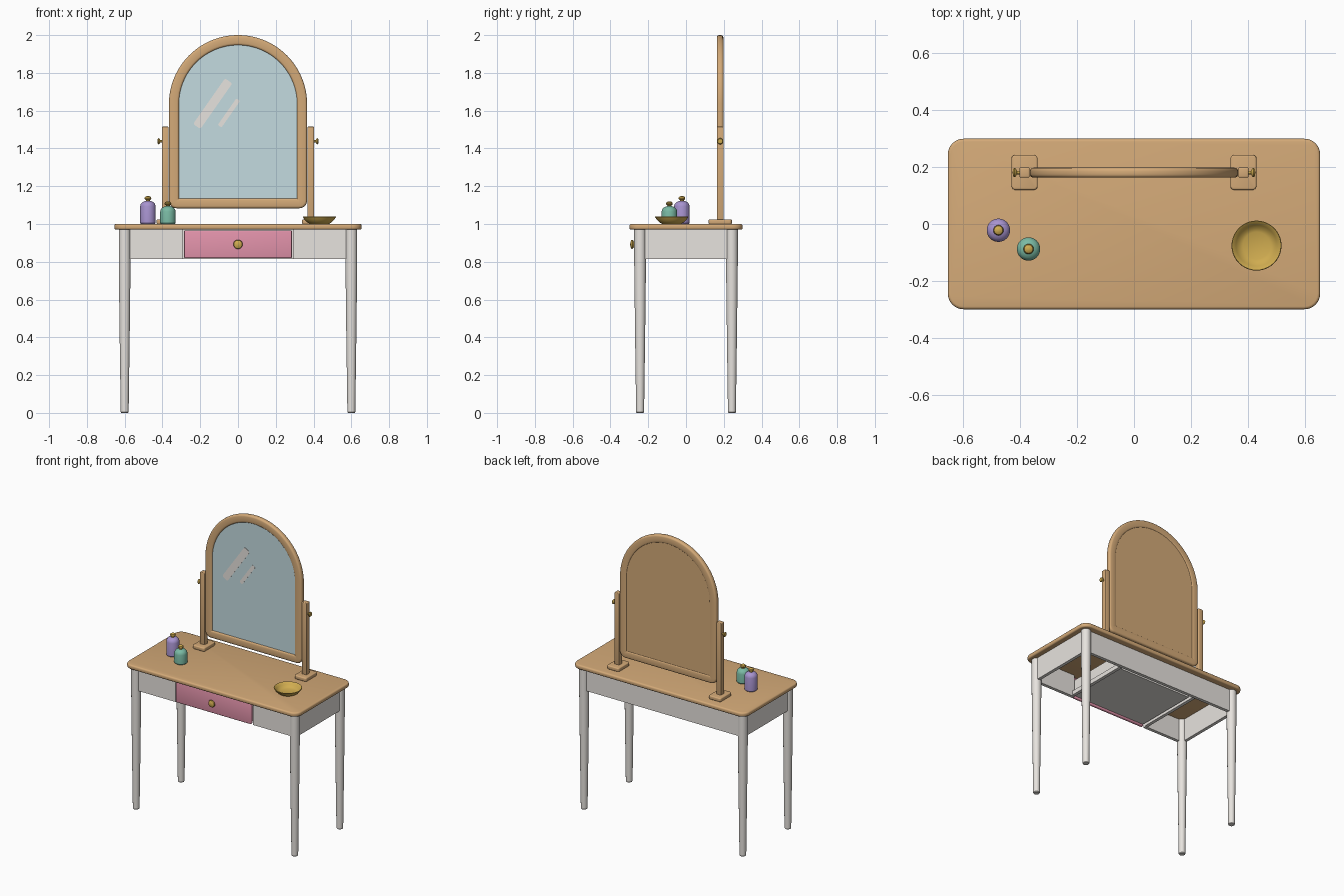
import bpy, bmesh, math
from mathutils import Matrix, Vector

if "Cube" in bpy.data.objects:
    bpy.data.objects.remove(bpy.data.objects["Cube"])


def material(name, rgb):
    m = bpy.data.materials.new(name)
    lin = [((c / 255 + 0.055) / 1.055) ** 2.4 for c in rgb]
    m.diffuse_color = (*lin, 1)
    m.use_nodes = True
    m.node_tree.nodes["Principled BSDF"].inputs["Base Color"].default_value = m.diffuse_color
    return m


WOOD = material("warm wood", (212, 170, 120))
WHITE = material("off white paint", (232, 228, 223))
PINK = material("pink paint", (228, 148, 172))
GOLD = material("brass", (208, 172, 80))
GLASS = material("mirror blue", (196, 219, 224))
PURPLE = material("purple glass", (168, 148, 208))
GREEN = material("green glass", (122, 186, 164))


def finish(bm, name, mat, matrix=Matrix(), angle=35):
    bmesh.ops.recalc_face_normals(bm, faces=bm.faces[:])
    me = bpy.data.meshes.new(name)
    bm.transform(matrix)
    bm.to_mesh(me)
    bm.free()
    me.materials.append(mat)
    me.shade_smooth()
    me.set_sharp_from_angle(angle=math.radians(angle))
    ob = bpy.data.objects.new(name, me)
    bpy.context.collection.objects.link(ob)
    return ob


def box(name, lo, hi, mat, corner=0, bevel=0, matrix=Matrix()):
    """Box from lo to hi; corner rounds the upright edges, bevel the rims."""
    lo, hi = Vector(lo), Vector(hi)
    bm = bmesh.new()
    bmesh.ops.create_cube(bm, size=1)
    bm.transform(Matrix.Translation((lo + hi) / 2) @ Matrix.Diagonal((*(hi - lo), 1)))
    if corner:
        up = [e for e in bm.edges if abs(e.verts[0].co.z - e.verts[1].co.z) > 1e-6]
        bmesh.ops.bevel(bm, geom=up, offset=corner, segments=6, profile=0.5, affect='EDGES')
    if bevel:
        rim = [e for e in bm.edges if abs(e.verts[0].co.z - e.verts[1].co.z) < 1e-6 or not corner]
        bmesh.ops.bevel(bm, geom=rim, offset=bevel, segments=3, profile=0.5, affect='EDGES')
    return finish(bm, name, mat, matrix)


def lathe(name, profile, mat, matrix, steps=32):
    """Revolve (radius, height) points around z."""
    bm = bmesh.new()
    vs = [bm.verts.new((r, 0, z)) for r, z in profile]
    es = [bm.edges.new(p) for p in zip(vs, vs[1:])]
    bmesh.ops.spin(bm, geom=vs + es, cent=(0, 0, 0), axis=(0, 0, 1),
                   angle=math.tau, steps=steps, use_duplicate=False)
    bmesh.ops.remove_doubles(bm, verts=bm.verts[:], dist=1e-5)
    return finish(bm, name, mat, matrix)


def at(x, y, z=0):
    return Matrix.Translation((x, y, z))


# --- table top
box("table_top", (-0.655, -0.3, 0.97), (0.655, 0.3, 1.0), WOOD, corner=0.055, bevel=0.01)

# --- tapered round legs
leg = [(0, 0), (0.018, 0), (0.021, 0.004), (0.0265, 0.4), (0.031, 0.78), (0.031, 0.972), (0, 0.972)]
for sx, sn in ((-1, "left"), (1, "right")):
    for sy, yn in ((-1, "front"), (1, "back")):
        lathe(f"{yn}_{sn}_leg", leg, WHITE, at(0.6 * sx, 0.243 * sy), 24)

# --- apron panels and drawer runners
box("back_apron", (-0.59, 0.235, 0.815), (0.59, 0.257, 0.972), WHITE)
for s, sn in ((-1, "left"), (1, "right")):
    def span(a, b):
        return min(a * s, b * s), max(a * s, b * s)
    x0, x1 = span(0.594, 0.616)
    box(f"{sn}_side_apron", (x0, -0.235, 0.815), (x1, 0.235, 0.972), WHITE)
    x0, x1 = span(0.292, 0.59)
    box(f"{sn}_front_apron", (x0, -0.257, 0.815), (x1, -0.235, 0.972), WHITE)
    x0, x1 = span(0.29, 0.312)
    box(f"{sn}_drawer_runner", (x0, -0.235, 0.82), (x1, 0.235, 0.85), WHITE)
    x0, x1 = span(0.27, 0.282)
    box(f"{sn}_drawer_side", (x0, -0.25, 0.832), (x1, 0.2, 0.945), WHITE)

# --- drawer
box("drawer_front", (-0.285, -0.268, 0.819), (0.285, -0.248, 0.966), PINK, bevel=0.006)
box("drawer_bottom", (-0.27, -0.25, 0.832), (0.27, 0.2, 0.842), WHITE)
box("drawer_back", (-0.27, 0.188, 0.842), (0.27, 0.2, 0.945), WHITE)
knob = [(0, 0), (0.011, 0), (0.009, 0.008), (0.019, 0.012), (0.0245, 0.018),
        (0.022, 0.024), (0.013, 0.028), (0, 0.03)]
lathe("drawer_knob", knob, GOLD, at(0, -0.266, 0.892) @ Matrix.Rotation(math.pi / 2, 4, 'X'))


# --- arched mirror: outline inset by d from the outer edge
def arch(d):
    hw, b, r = 0.366 - d, 1.083 + d, max(0.042 - d, 0.0012)
    arcs = [(hw - r, b + r, r, -90, 0, 6), (0, 1.634, hw, 0, 180, 48), (r - hw, b + r, r, 180, 270, 6)]
    return [(cx + q * math.cos(t), cz + q * math.sin(t))
            for cx, cz, q, a0, a1, n in arcs
            for t in (math.radians(a0 + (a1 - a0) * i / n) for i in range(n + 1))]


def arch_solid(name, section, mat, ring):
    """Sweep (inset, y) points round the arch; ring closes the section, else ends are capped."""
    bm = bmesh.new()
    loops = [[bm.verts.new((x, y, z)) for x, z in arch(d)] for d, y in section]
    pairs = list(zip(loops, loops[1:])) + ([(loops[-1], loops[0])] if ring else [])
    for a, b in pairs:
        for i in range(len(a)):
            bm.faces.new((a[i - 1], a[i], b[i], b[i - 1]))
    if not ring:
        bm.faces.new(loops[0])
        bm.faces.new(loops[-1])
    return finish(bm, name, mat)


w, y0, y1, r = 0.054, 0.163, 0.198, 0.012
section = []
for cx, cy, a in ((r, y0 + r, 180), (w - r, y0 + r, 270), (w - r, y1 - r, 0), (r, y1 - r, 90)):
    for k in range(4):
        t = math.radians(a + 30 * k)
        section.append((cx + r * math.cos(t), cy + r * math.sin(t)))
arch_solid("mirror_frame", section, WOOD, True)
arch_solid("mirror_glass", [(0.048, 0.171), (0.048, 0.18)], GLASS, False)
arch_solid("mirror_back_panel", [(0.03, 0.18), (0.03, 0.194)], WOOD, False)

# --- shine strips on the glass
for name, x, z, length, width in (("large_shine_strip", -0.134, 1.637, 0.295, 0.047),
                                  ("small_shine_strip", -0.048, 1.588, 0.172, 0.024)):
    m = at(x, 0.1705, z) @ Matrix.Rotation(math.radians(-55), 4, 'Y') @ Matrix.Rotation(math.pi / 2, 4, 'X')
    box(name, (-length / 2, -width / 2, -0.001), (length / 2, width / 2, 0.001), WHITE,
        corner=width * 0.25, matrix=m)

# --- mirror posts, feet and pivot knobs
pivot = [(0, 0), (0.006, 0), (0.006, 0.01), (0.013, 0.013), (0.0165, 0.018), (0.013, 0.023), (0, 0.025)]
for s, sn in ((-1, "left"), (1, "right")):
    c = 0.385 * s
    box(f"{sn}_mirror_post", (c - 0.018, 0.163, 1.015), (c + 0.018, 0.199, 1.515), WOOD, bevel=0.005)
    box(f"{sn}_post_foot", (c - 0.046, 0.12, 0.999), (c + 0.046, 0.243, 1.025), WOOD, corner=0.014, bevel=0.006)
    lathe(f"{sn}_pivot_knob", pivot, GOLD,
          at(0.402 * s, 0.181, 1.438) @ Matrix.Rotation(s * math.pi / 2, 4, 'Y'), 20)

# --- bottles with brass stoppers
for name, mat, x, y, h in (("purple", PURPLE, -0.477, -0.022, 0.122), ("green", GREEN, -0.371, -0.088, 0.094)):
    body = [(0, 0), (0.037, 0), (0.041, 0.005), (0.041, h - 0.028), (0.038, h - 0.017),
            (0.031, h - 0.008), (0.02, h - 0.002), (0.013, h), (0, h)]
    lathe(f"{name}_bottle", body, mat, at(x, y, 1.0))
    cap = [(0, -0.002), (0.011, -0.002), (0.011, 0.005), (0.016, 0.008), (0.018, 0.014),
           (0.015, 0.021), (0.008, 0.025), (0, 0.026)]
    lathe(f"{name}_bottle_stopper", cap, GOLD, at(x, y, 1.0 + h), 24)

# --- shallow trinket bowl
bowl = [(0, 0), (0.05, 0), (0.066, 0.01), (0.079, 0.023), (0.088, 0.037), (0.086, 0.04),
        (0.082, 0.038), (0.072, 0.024), (0.06, 0.013), (0.048, 0.008), (0, 0.007)]
lathe("trinket_bowl", bowl, GOLD, at(0.431, -0.076, 1.0), 40)
